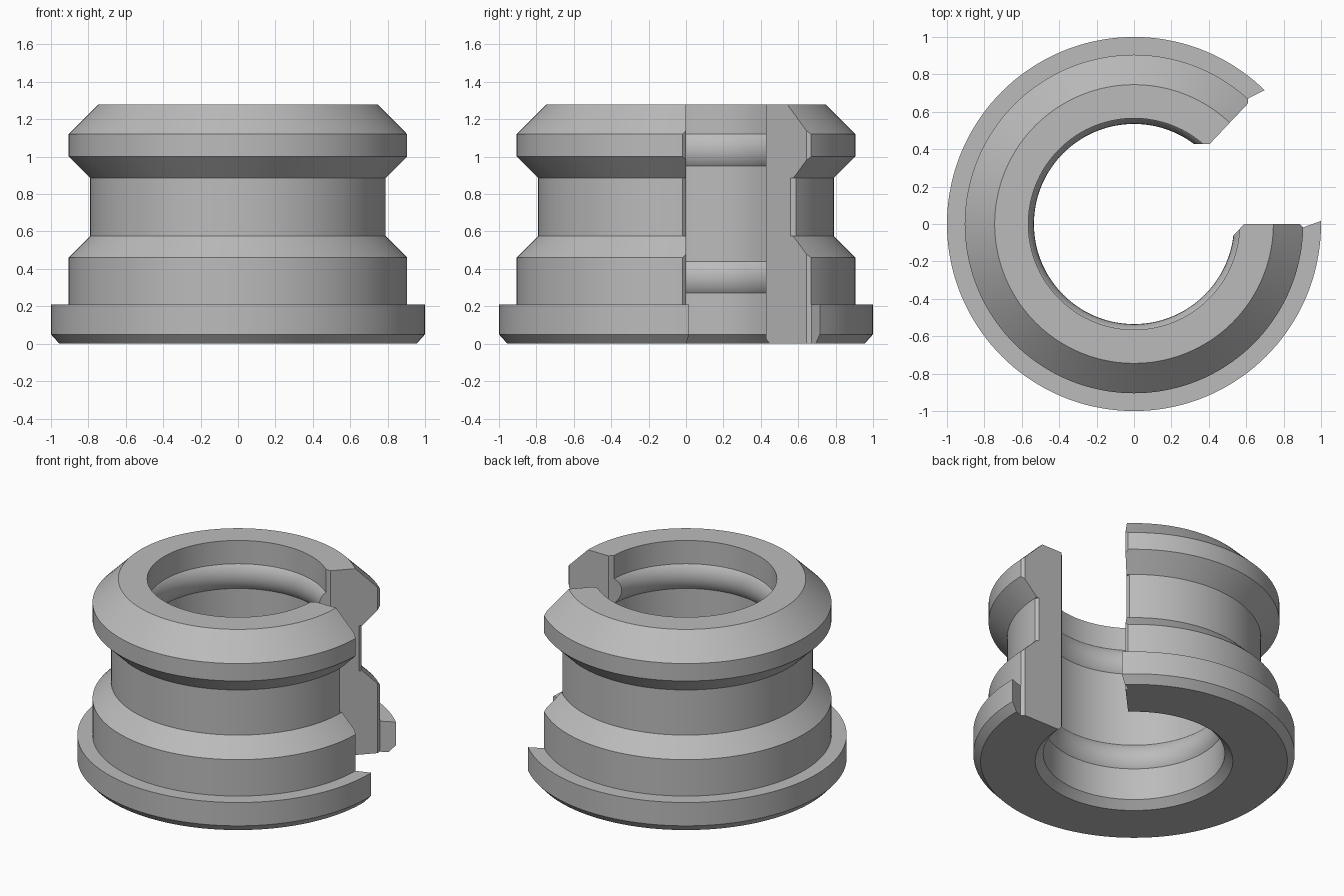
import bpy, bmesh
from math import sin, cos, pi, radians
from mathutils import Matrix

if "Cube" in bpy.data.objects:
    bpy.data.objects.remove(bpy.data.objects["Cube"])

grey = bpy.data.materials.new("plain grey")
grey.use_nodes = True
grey.diffuse_color = (0.5, 0.5, 0.5, 1)
grey.node_tree.nodes["Principled BSDF"].inputs["Base Color"].default_value = (0.5, 0.5, 0.5, 1)

SEGMENTS = 144
BORE = 0.565          # inner wall radius
SLOT = radians(46.6)  # opening, from +x towards +y


def add_object(name, bm):
    bmesh.ops.recalc_face_normals(bm, faces=bm.faces)
    mesh = bpy.data.meshes.new(name)
    bm.to_mesh(mesh)
    bm.free()
    mesh.materials.append(grey)
    ob = bpy.data.objects.new(name, mesh)
    bpy.context.collection.objects.link(ob)
    return ob


def bead(z, half=0.085, rise=0.03, steps=10):
    """Round rib on the bore wall, listed from top to bottom."""
    r = (half * half + rise * rise) / (2 * rise)
    pts = []
    for i in range(steps + 1):
        h = half * cos(pi * i / steps)
        pts.append((BORE - rise + r - (r * r - h * h) ** 0.5, z + h))
    return pts


def revolve(name, profile):
    bm = bmesh.new()
    rings = [[bm.verts.new((r * cos(a), r * sin(a), z)) for r, z in profile]
             for a in (2 * pi * i / SEGMENTS for i in range(SEGMENTS))]
    n = len(profile)
    for i, ring in enumerate(rings):
        nxt = rings[(i + 1) % SEGMENTS]
        for j in range(n):
            k = (j + 1) % n
            bm.faces.new((ring[j], nxt[j], nxt[k], ring[k]))
    return add_object(name, bm)


def prism(name, outline, z0, z1):
    bm = bmesh.new()
    face = bm.faces.new([bm.verts.new((x, y, z0)) for x, y in outline])
    ext = bmesh.ops.extrude_face_region(bm, geom=[face])
    verts = [v for v in ext["geom"] if isinstance(v, bmesh.types.BMVert)]
    bmesh.ops.translate(bm, verts=verts, vec=(0, 0, z1 - z0))
    ob = add_object(name, bm)
    ob.hide_render = True
    return ob


def reflect(pts):
    """Mirror plan points across the middle of the slot."""
    c, s = cos(SLOT), sin(SLOT)
    return [(x * c + y * s, x * s - y * c) for x, y in reversed(pts)]


# Collar body with flange, neck and two inner beads
outer = [(0.615, 0), (0.955, 0), (1, 0.05), (1, 0.21), (0.905, 0.21),
         (0.905, 0.46), (0.79, 0.575), (0.79, 0.885), (0.905, 1.0),
         (0.905, 1.12), (0.745, 1.28), (BORE, 1.28)]
collar = revolve("slotted_collar", outer + bead(1.035) + bead(0.355) + [(BORE, 0.05)])

# Slot with bevelled end faces, and small bevels on the neck ends
end = [(0.45, -0.15), (0.589, 0), (0.887, 0), (0.905, -0.018), (1.3, 0.125)]
notch = [(0.77, 0.02), (0.77, 0), (0.8, -0.03), (0.8, 0.02)]
cutters = [prism("slot_cutter", end + reflect(end), -0.2, 1.5),
           prism("neck_cutter_front", notch, 0.575, 0.885),
           prism("neck_cutter_back", reflect(notch), 0.575, 0.885)]

bpy.ops.object.select_all(action="DESELECT")
bpy.context.view_layer.objects.active = collar
collar.select_set(True)
for cutter in cutters:
    mod = collar.modifiers.new("cut", "BOOLEAN")
    mod.operation = "DIFFERENCE"
    mod.solver = "EXACT"
    mod.object = cutter
    bpy.ops.object.modifier_apply(modifier=mod.name)
for cutter in cutters:
    bpy.data.objects.remove(cutter)

bpy.ops.object.shade_smooth_by_angle(angle=radians(25))
